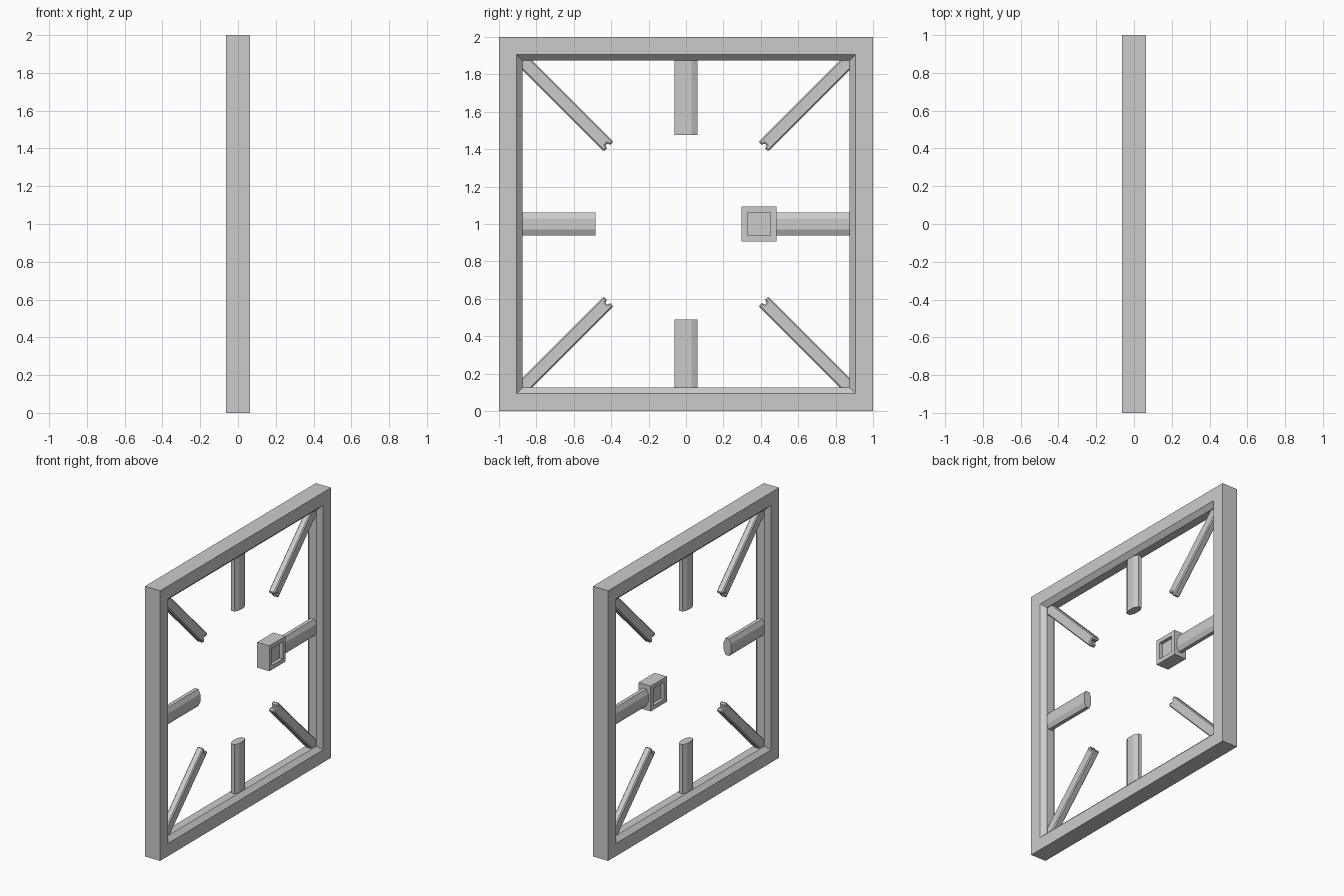
import bpy, bmesh
from math import radians
from mathutils import Matrix, Vector

if "Cube" in bpy.data.objects:
    bpy.data.objects.remove(bpy.data.objects["Cube"])


def finish(name, bm):
    bmesh.ops.recalc_face_normals(bm, faces=bm.faces[:])
    me = bpy.data.meshes.new(name)
    bm.to_mesh(me)
    bm.free()
    ob = bpy.data.objects.new(name, me)
    bpy.context.collection.objects.link(ob)
    return ob


def square_ring(name, section, cy, cz):
    """Sweep a closed (half size, x) section around a square in the YZ plane."""
    bm = bmesh.new()
    corners = [(1, 1), (-1, 1), (-1, -1), (1, -1)]
    rings = [[bm.verts.new((x, cy + a * r, cz + b * r)) for r, x in section]
             for a, b in corners]
    n = len(section)
    for i in range(4):
        p, q = rings[i], rings[(i + 1) % 4]
        for j in range(n):
            k = (j + 1) % n
            bm.faces.new((p[j], p[k], q[k], q[j]))
    return finish(name, bm)


def prism(name, points, offset, angle):
    """Extrude a 3D outline (y is the radial axis), turn it about x around the centre."""
    bm = bmesh.new()
    face = bm.faces.new([bm.verts.new(p) for p in points])
    ext = bmesh.ops.extrude_face_region(bm, geom=[face])
    moved = [v for v in ext["geom"] if isinstance(v, bmesh.types.BMVert)]
    bmesh.ops.translate(bm, verts=moved, vec=Vector(offset))
    turn = Matrix.Translation((0, 0, 1)) @ Matrix.Rotation(radians(angle), 4, 'X')
    bmesh.ops.transform(bm, matrix=turn, verts=bm.verts[:])
    return finish(name, bm)


# Outer square frame with a chamfered inner lip
T = 0.0625
square_ring("outer_frame", [(1, T), (0.906, T), (0.875, 0.031),
                            (0.875, -0.031), (0.906, -T), (1, -T)], 0, 1)

# Straight spokes with a flattened, faceted section
lens = [(0.014, T), (0.03, 0.03), (0.03, -0.03), (0.014, -T),
        (-0.014, -T), (-0.03, -0.03), (-0.03, 0.03), (-0.014, T)]
for name, angle, inner in (("right_spoke", 0, 0.47), ("top_spoke", 90, 0.475),
                           ("left_spoke", 180, 0.484), ("bottom_spoke", 270, 0.51)):
    prism(name, [(x, inner, z) for x, z in lens], (0, 0.89 - inner, 0), angle)

# Diagonal spokes with a notched tip
W, D = 0.037, 0.025
outline = [(1.25, W), (0.585, W), (0.585, 0.01), (0.602, 0.01),
           (0.602, -0.01), (0.585, -0.01), (0.585, -W), (1.25, -W)]
for i in range(4):
    ob = prism("diagonal_spoke", [(-D, r, w) for r, w in outline],
               (2 * D, 0, 0), 45 + 90 * i)
    bev = ob.modifiers.new("soft_edges", 'BEVEL')
    bev.width = 0.007
    bev.segments = 1

# Square socket on the right spoke, recessed on both faces
square_ring("socket_rim", [(0.094, 0.05), (T, 0.05), (T, -0.05), (0.094, -0.05)], 0.39, 1)
prism("socket_panel", [(-0.025, 0.39 + a * T, b * T)
                       for a, b in ((1, 1), (-1, 1), (-1, -1), (1, -1))], (0.05, 0, 0), 0)
